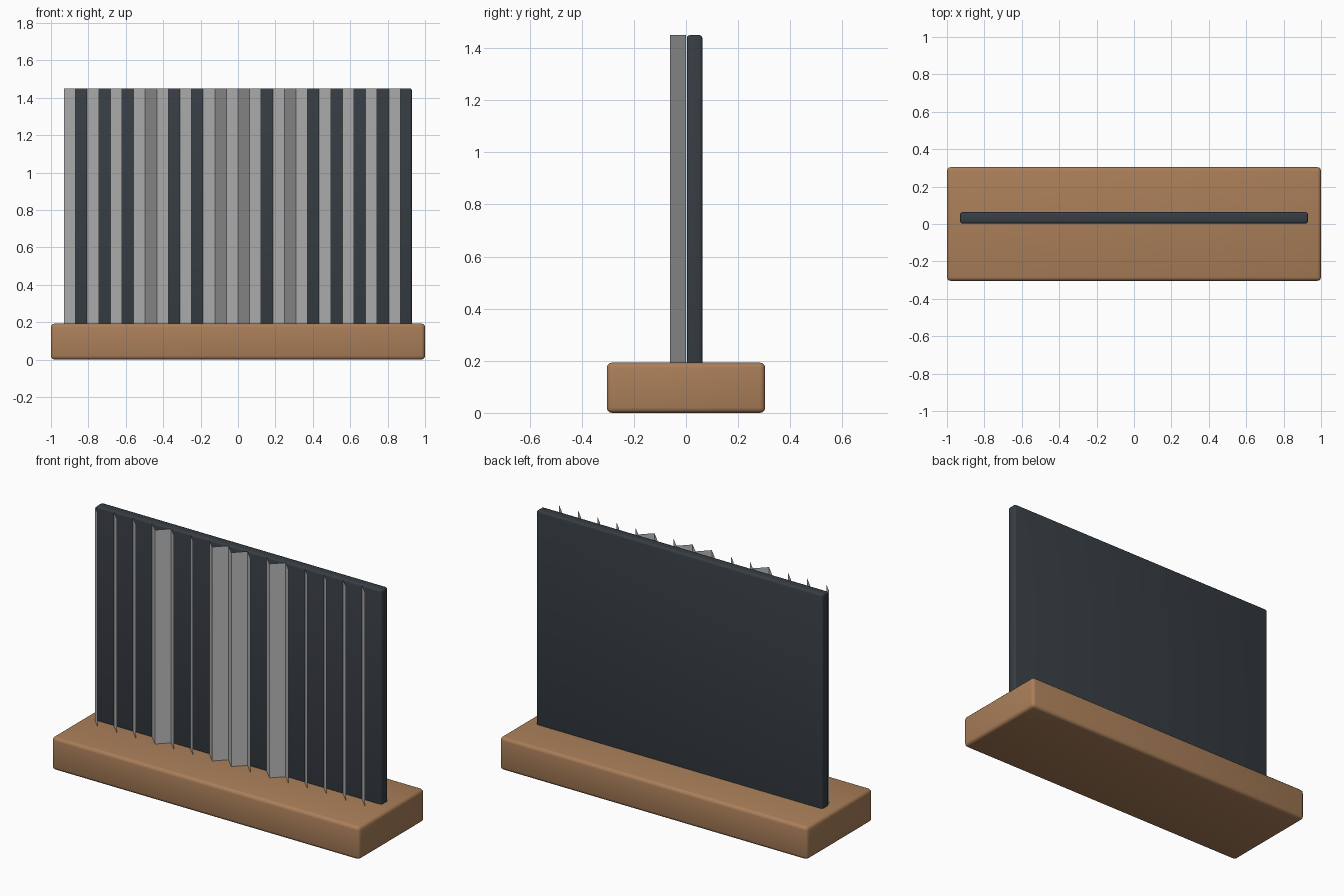
import bpy
import bmesh
import math

cube = bpy.data.objects.get("Cube")
if cube:
    bpy.data.objects.remove(cube, do_unlink=True)


def material(name, rgb):
    mat = bpy.data.materials.new(name)
    mat.use_nodes = True
    mat.diffuse_color = (*rgb, 1)
    mat.node_tree.nodes["Principled BSDF"].inputs["Base Color"].default_value = (*rgb, 1)
    return mat


wood = material("warm wood", (0.40, 0.21, 0.10))
slate = material("dark slate", (0.038, 0.047, 0.057))
grey = material("light grey", (0.50, 0.50, 0.50))


def rounded_box(name, low, high, radius, mat):
    """Box between two corners with softened edges."""
    size = [b - a for a, b in zip(low, high)]
    centre = [(a + b) / 2 for a, b in zip(low, high)]
    bpy.ops.mesh.primitive_cube_add(size=1, location=centre)
    obj = bpy.context.object
    obj.name = name
    obj.scale = size
    bpy.ops.object.transform_apply(location=False, rotation=False, scale=True)
    obj.data.materials.append(mat)
    bevel = obj.modifiers.new("soft edges", "BEVEL")
    bevel.width = radius
    bevel.segments = 3
    bpy.ops.object.modifier_apply(modifier=bevel.name)
    bpy.ops.object.shade_smooth_by_angle(angle=math.radians(40))
    return obj


BASE_TOP, PANEL_TOP = 0.193, 1.45
HALF_WIDTH = 0.93
PLEATS = 15
PITCH = 2 * HALF_WIDTH / PLEATS
DEPTH = 0.062

# Base and backing panel
rounded_box("base", (-1, -0.304, 0), (1, 0.304, BASE_TOP), 0.02, wood)
rounded_box("backing_panel", (-HALF_WIDTH, 0.003, BASE_TOP - 0.01),
            (HALF_WIDTH, 0.063, PANEL_TOP), 0.012, slate)


def slats(name, indices, left_side):
    """Upright sheets forming one side of the chosen pleats."""
    bm = bmesh.new()
    for i in indices:
        start = -HALF_WIDTH + i * PITCH
        ridge = (start + PITCH / 2, -DEPTH)
        if left_side:
            a, b = (start, 0), ridge
        else:
            a, b = ridge, (start + PITCH, 0)
        corners = [(*a, BASE_TOP), (*b, BASE_TOP), (*b, PANEL_TOP), (*a, PANEL_TOP)]
        bm.faces.new([bm.verts.new(c) for c in corners])
    mesh = bpy.data.meshes.new(name)
    bm.to_mesh(mesh)
    bm.free()
    mesh.materials.append(grey)
    obj = bpy.data.objects.new(name, mesh)
    bpy.context.collection.objects.link(obj)


# Every pleat has its first side; only a few have the second
slats("first_side_slats", range(PLEATS), True)
slats("second_side_slats", (3, 6, 7, 9), False)
